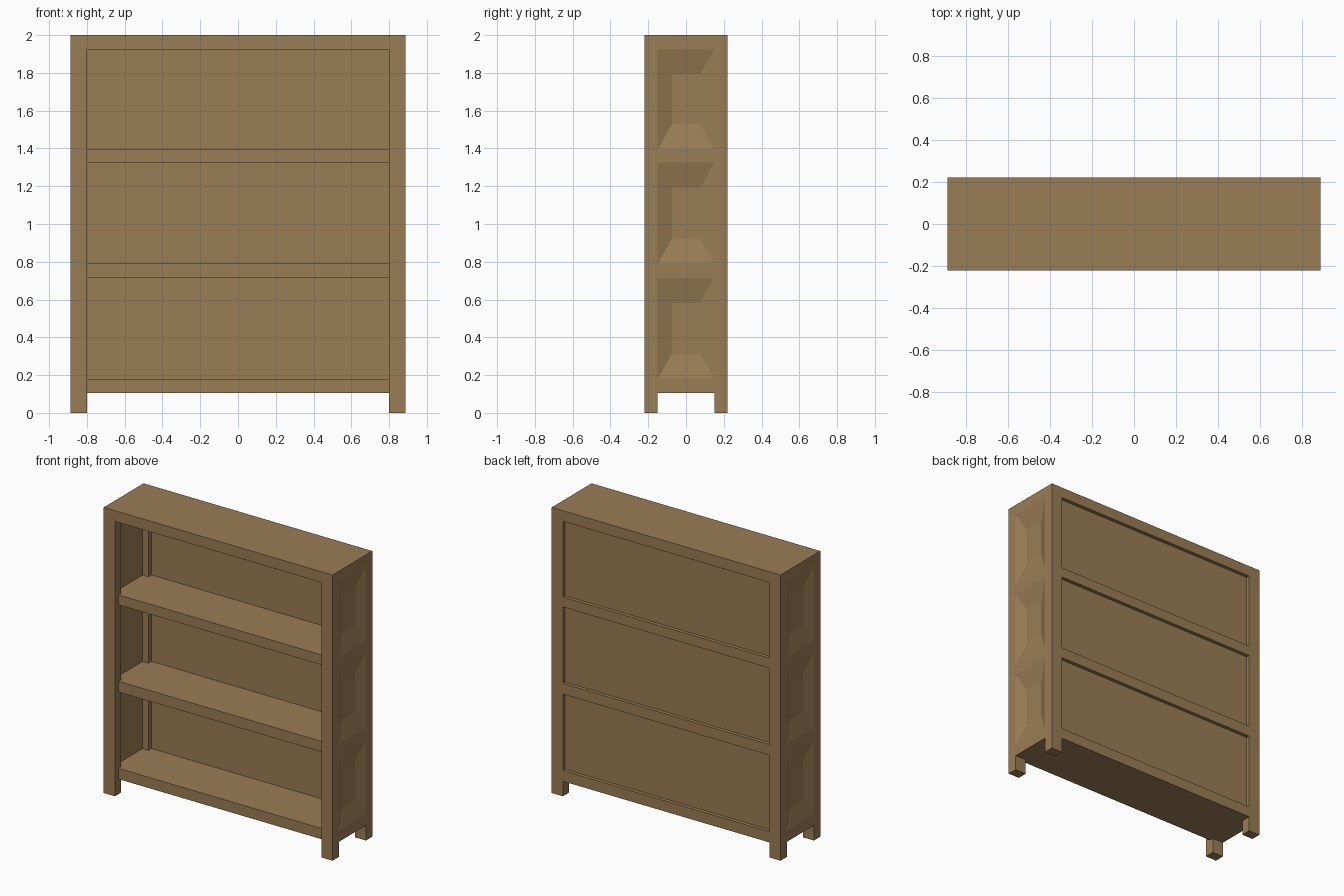
import bpy
import bmesh

W, D, H = 0.886, 0.22, 2.0          # half width, half depth, height
PX, PY = 0.80, 0.15                 # inner edges of the corner posts
BASE = 0.105                        # underside of the lowest shelf
BAYS = [(0.18, 0.715), (0.79, 1.325), (1.395, 1.925)]

old = bpy.data.objects.get("Cube")
if old:
    bpy.data.objects.remove(old, do_unlink=True)

wood = bpy.data.materials.new("brown wood")
wood.use_nodes = True
colour = (0.323, 0.205, 0.091, 1)
wood.diffuse_color = colour
wood.node_tree.nodes["Principled BSDF"].inputs["Base Color"].default_value = colour


def box(name, x, y, z):
    """Box spanning the given (low, high) ranges."""
    bm = bmesh.new()
    bmesh.ops.create_cube(bm, size=1)
    for v in bm.verts:
        v.co = [r[0] if c < 0 else r[1] for c, r in zip(v.co, (x, y, z))]
    return finish(name, bm)


def finish(name, bm):
    mesh = bpy.data.meshes.new(name)
    bmesh.ops.recalc_face_normals(bm, faces=bm.faces)
    bm.to_mesh(mesh)
    bm.free()
    mesh.materials.append(wood)
    ob = bpy.data.objects.new(name, mesh)
    bpy.context.collection.objects.link(ob)
    return ob


def carve(target, x, y, z):
    """Cut a box-shaped opening out of the target."""
    cutter = box("cutter", x, y, z)
    cutter.hide_render = True
    mod = target.modifiers.new("opening", 'BOOLEAN')
    mod.operation, mod.solver, mod.object = 'DIFFERENCE', 'EXACT', cutter
    bpy.context.view_layer.objects.active = target
    bpy.ops.object.modifier_apply(modifier=mod.name)
    bpy.data.objects.remove(cutter, do_unlink=True)


def dished_panel(name, side, z0, z1):
    """Side panel whose outer face slopes in to a sunken field."""
    bm = bmesh.new()

    def ring(x, y, low, high):
        return [bm.verts.new((side * x, a, b)) for a, b in
                ((-y, low), (y, low), (y, high), (-y, high))]

    rings = [ring(0.845, PY, z0, z1), ring(W, PY, z0, z1),
             ring(W - 0.03, PY / 2, z0 + 0.132, z1 - 0.132)]
    for a, b in zip(rings, rings[1:]):
        for i in range(4):
            j = (i + 1) % 4
            bm.faces.new((a[i], a[j], b[j], b[i]))
    bm.faces.new(rings[0])
    bm.faces.new(rings[-1])
    return finish(name, bm)


# Frame: posts, top, rails and shelves carved from one block
frame = box("frame_with_shelves", (-W, W), (-D, D), (0, H))
carve(frame, (-PX, PX), (-1, 1), (-1, BASE))            # gap between left and right feet
carve(frame, (-1, 1), (-PY, PY), (-1, BASE))            # gap between front and back feet
carve(frame, (-PX, PX), (-1, -0.18), (-1, BAYS[-1][1]))  # shelves set back from the posts
for bay in BAYS:
    carve(frame, (-PX, PX), (-1, 1), bay)
    carve(frame, (-1, 1), (-PY, PY), bay)

# Panels closing the back and sides of each bay
for level, (z0, z1) in zip(("lower", "middle", "upper"), BAYS):
    box(level + "_back_panel", (-PX, PX), (0.185, 0.195), (z0, z1))
    for side, word in ((1, "left"), (-1, "right")):
        dished_panel(f"{level}_{word}_side_panel", side, z0, z1)
